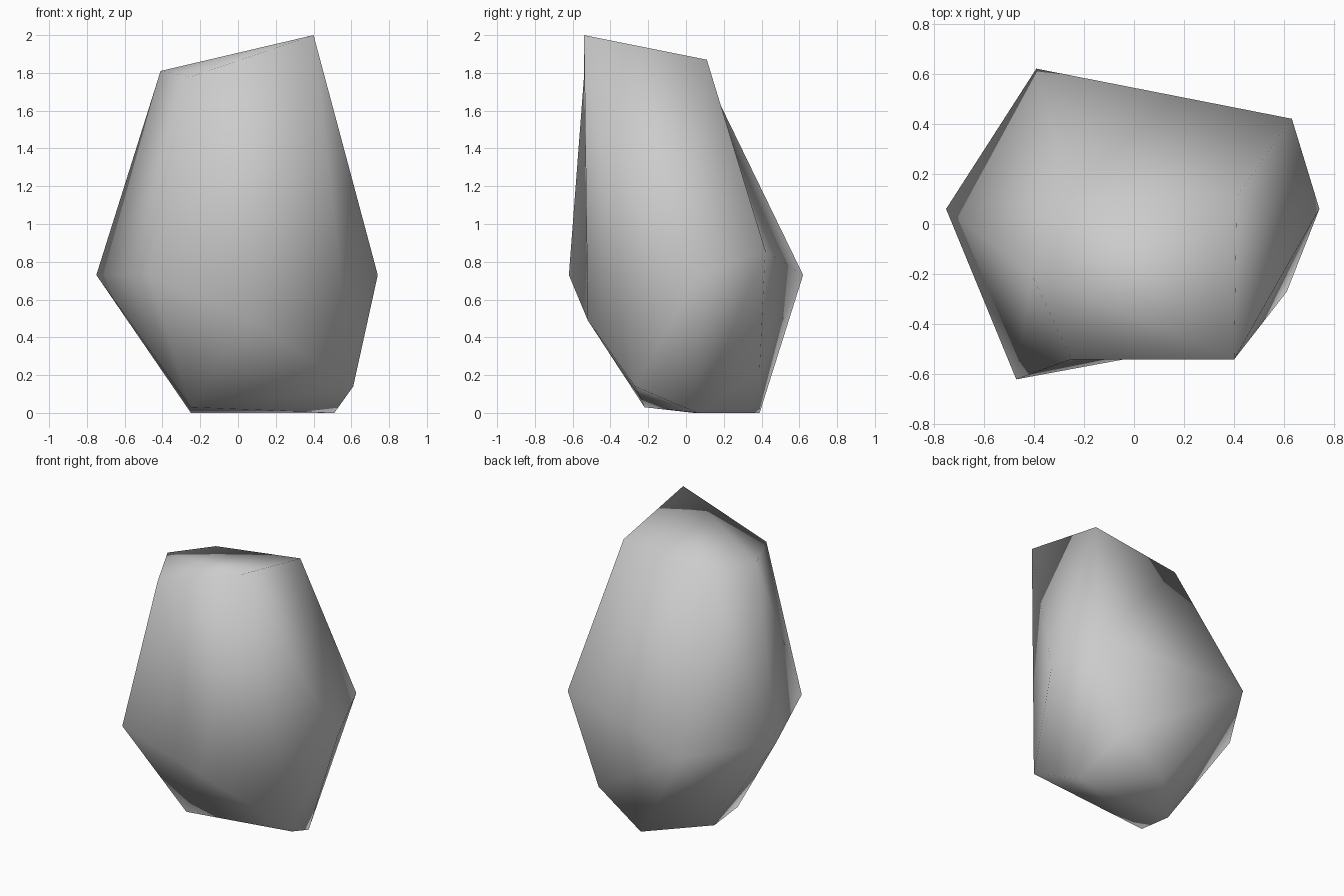
import bpy
import bmesh

# Remove the default object
cube = bpy.data.objects.get("Cube")
if cube:
    bpy.data.objects.remove(cube, do_unlink=True)

# Corner points of the boulder, grouped by height
corners = {
    # top rim
    "peak": (.40, -.54, 2.0),
    "top_front": (-.25, -.54, 1.78),
    "top_side": (-.41, -.20, 1.81),
    "top_back": (-.25, .11, 1.78),
    "top_corner": (.41, .11, 1.87),
    # widest belt
    "belt_front": (-.47, -.62, .73),
    "belt_right": (-.75, .06, .73),
    "belt_back": (-.39, .62, .73),
    "belt_corner": (.63, .42, .86),
    "belt_left": (.74, .06, .73),
    "belly": (.07, -.52, .49),
    # foot
    "foot_front_left": (.61, -.27, .14),
    "foot_back_left": (.41, .39, .23),
    "foot_left": (.51, .06, 0),
    "foot_back": (.08, .39, 0),
    "foot_right": (-.25, .04, 0),
    "foot_front": (-.25, -.22, .03),
}

bm = bmesh.new()
points = {name: bm.verts.new(co) for name, co in corners.items()}
bmesh.ops.convex_hull(bm, input=list(bm.verts))


def turn_edge(a, b):
    """Flip the diagonal between two corners to make a shallow hollow."""
    if not (points[a].is_valid and points[b].is_valid):
        return
    edge = bm.edges.get((points[a], points[b]))
    if edge and len(edge.link_faces) == 2:
        bmesh.utils.edge_rotate(edge, True)


# Shallow hollows on the back and the front
turn_edge("top_corner", "belt_back")
turn_edge("peak", "belt_front")

bmesh.ops.recalc_face_normals(bm, faces=list(bm.faces))
for face in bm.faces:
    face.smooth = True

mesh = bpy.data.meshes.new("boulder")
bm.to_mesh(mesh)
bm.free()
boulder = bpy.data.objects.new("boulder", mesh)
bpy.context.collection.objects.link(boulder)

# Plain stone colour
stone = bpy.data.materials.new("stone_grey")
stone.use_nodes = True
grey = (.6, .6, .6, 1)
stone.diffuse_color = grey
shader = next(n for n in stone.node_tree.nodes if n.type == "BSDF_PRINCIPLED")
shader.inputs["Base Color"].default_value = grey
shader.inputs["Roughness"].default_value = .9
mesh.materials.append(stone)
